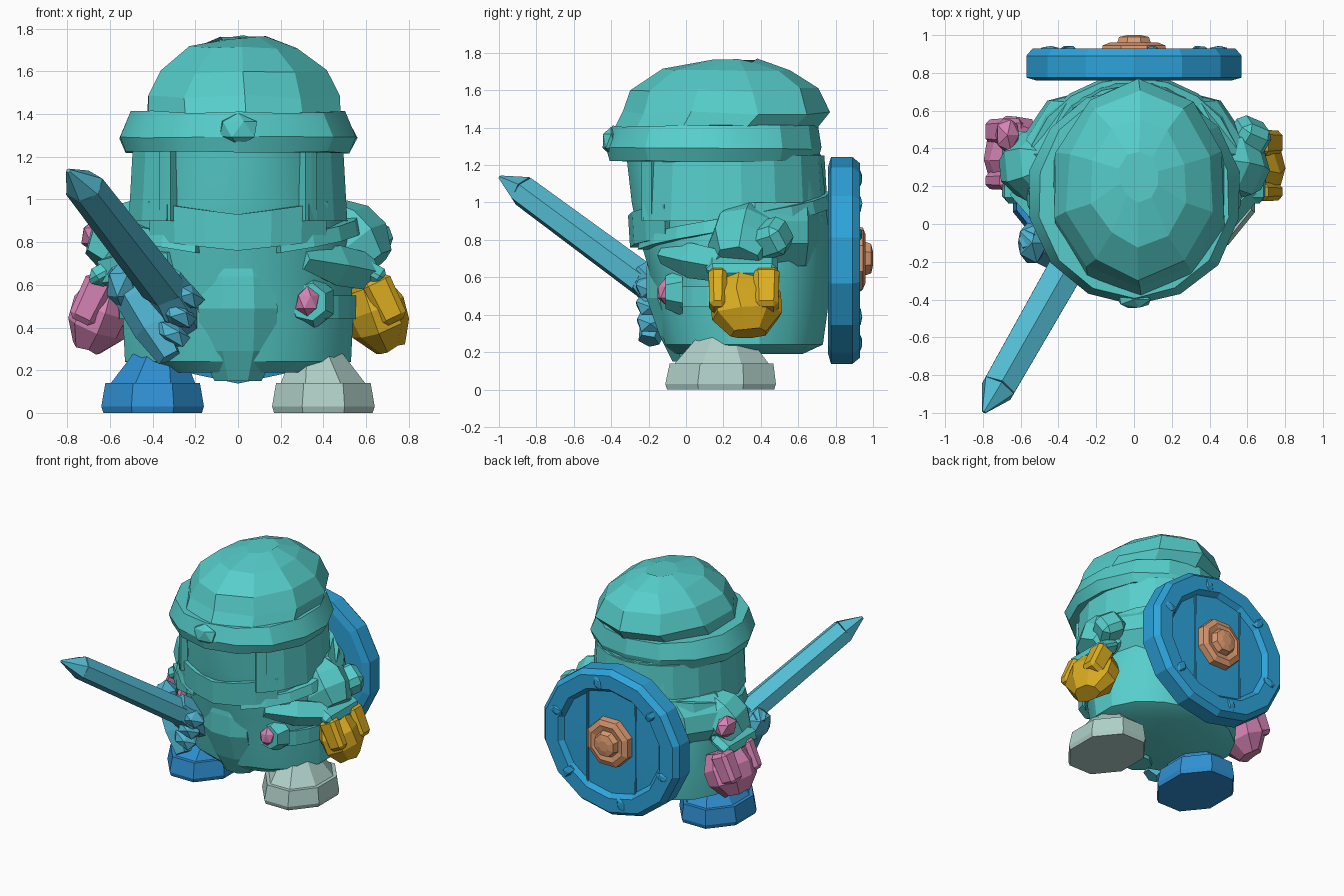
import bpy, bmesh, random
from math import sin, cos, pi, radians
from mathutils import Vector, Matrix, Euler

random.seed(4)
if "Cube" in bpy.data.objects:
    bpy.data.objects.remove(bpy.data.objects["Cube"])


def material(name, *rgb):
    lin = [((c / 255 + 0.055) / 1.055) ** 2.4 for c in rgb] + [1]
    m = bpy.data.materials.new(name)
    m.use_nodes = True
    m.diffuse_color = lin
    m.node_tree.nodes["Principled BSDF"].inputs["Base Color"].default_value = lin
    return m


TEAL = material("teal", 86, 206, 203)
SHIELD = material("shield blue", 45, 163, 218)
BOOT_BLUE = material("boot blue", 47, 144, 210)
BOOT_PALE = material("pale grey green", 176, 208, 200)
YELLOW = material("mustard yellow", 220, 174, 33)
PINK = material("pink", 214, 131, 181)
COPPER = material("copper", 220, 154, 112)
BLADE = material("blade cyan", 84, 189, 212)
GRIP = material("grip blue", 80, 178, 206)


def finish(name, bm, mat, smooth=False):
    bmesh.ops.recalc_face_normals(bm, faces=bm.faces)
    me = bpy.data.meshes.new(name)
    bm.to_mesh(me)
    bm.free()
    me.materials.append(mat)
    ob = bpy.data.objects.new(name, me)
    bpy.context.collection.objects.link(ob)
    if smooth:
        bpy.ops.object.select_all(action='DESELECT')
        ob.select_set(True)
        bpy.context.view_layer.objects.active = ob
        bpy.ops.object.shade_smooth_by_angle(angle=radians(25))
    return ob


def skin(bm, rings, closed=False):
    """Bridge equal rings of vertices with quads and cap both ends."""
    n = len(rings[0])
    pairs = list(zip(rings, rings[1:])) + ([(rings[-1], rings[0])] if closed else [])
    for a, b in pairs:
        for i in range(n):
            j = (i + 1) % n
            bm.faces.new((a[i], a[j], b[j], b[i]))
    if not closed:
        bm.faces.new(rings[0])
        bm.faces.new(rings[-1])


def loft(name, mat, rings, n=12, axis='Z', jitter=0, smooth=False, turn=0.5):
    """Rings are (centre, radius_u, radius_v); axis is Z, Y or a direction."""
    if axis == 'Z':
        u, v = Vector((1, 0, 0)), Vector((0, 1, 0))
    elif axis == 'Y':
        u, v = Vector((1, 0, 0)), Vector((0, 0, 1))
    else:
        q = axis.to_track_quat('Z', 'Y')
        u, v = q @ Vector((1, 0, 0)), q @ Vector((0, 1, 0))
    bm = bmesh.new()
    out = []
    for c, ru, rv in rings:
        row = []
        for i in range(n):
            t = 2 * pi * (i + turn) / n
            p = Vector(c) + u * ru * cos(t) + v * rv * sin(t)
            p += Vector([random.uniform(-jitter, jitter) for _ in range(3)])
            row.append(bm.verts.new(p))
        out.append(row)
    skin(bm, out)
    return finish(name, bm, mat, smooth)


def rod(name, mat, p, q, radii, n=6, flat=1.0, jitter=0):
    """Faceted limb from p to q; radii are spaced evenly along it."""
    p, q = Vector(p), Vector(q)
    k = len(radii) - 1
    rings = [(p.lerp(q, i / k), r, r * flat) for i, r in enumerate(radii)]
    return loft(name, mat, rings, n, q - p, jitter)


def lump(name, mat, loc, size, rot=(0, 0, 0), jitter=0.08):
    """Roughly cut stone shape."""
    bm = bmesh.new()
    bmesh.ops.create_icosphere(bm, subdivisions=1, radius=1)
    for v in bm.verts:
        v.co *= 1 + random.uniform(-jitter, jitter)
    bm.transform(Matrix.LocRotScale(Vector(loc), Euler(rot), Vector(size)))
    return finish(name, bm, mat)


def block(name, mat, loc, size, rot=(0, 0, 0), taper=1.0, bevel=0.04):
    """Chipped box, narrower at the bottom by taper."""
    bm = bmesh.new()
    bmesh.ops.create_cube(bm, size=1)
    for v in bm.verts:
        if v.co.z < 0:
            v.co.x *= taper
            v.co.y *= taper
    bm.transform(Matrix.Diagonal((*size, 1)))
    bmesh.ops.bevel(bm, geom=bm.edges[:], offset=bevel, segments=1, affect='EDGES')
    bm.transform(Matrix.LocRotScale(Vector(loc), Euler(rot), None))
    return finish(name, bm, mat)


def band(name, mat, a0, a1, zb, zt, rx, ry, cy, t=0.04, flare=1.0, n=10):
    """Curved plate around the body; angles run from the front toward +x."""
    bm = bmesh.new()
    rows = []
    for i in range(n + 1):
        d = a0 + (a1 - a0) * i / n
        a = radians(d)
        lo = zb(d) if callable(zb) else zb
        hi = zt(d) if callable(zt) else zt
        sect = ((lo, flare, 0), (hi, 1, 0), (hi, 1, t), (lo, flare, t))
        rows.append([bm.verts.new(((rx * f - s) * sin(a), cy - (ry * f - s) * cos(a), z)) for z, f, s in sect])
    skin(bm, rows)
    return finish(name, bm, mat)


# Robe and head core
robe = [(0.19, 0.28, 0.42, 0.35), (0.24, 0.31, 0.54, 0.43), (0.45, 0.30, 0.55, 0.47),
        (0.65, 0.28, 0.54, 0.49), (0.85, 0.25, 0.53, 0.52), (1.0, 0.23, 0.49, 0.53), (1.26, 0.20, 0.47, 0.53)]
loft("robe_and_head", TEAL, [((0, y, z), rx, ry) for z, y, rx, ry in robe], 16, smooth=True)

# Helmet: wall with face opening, brim and faceted dome
band("helmet_wall", TEAL, 40, 320, 0.9, 1.25, 0.50, 0.54, 0.20, 0.06, 1.04, 14)
for s in (-1, 1):
    band("cheek_strip", TEAL, s * 42 - 4, s * 42 + 4, 0.9, 1.24, 0.515, 0.555, 0.20, 0.05, n=2)
brim = [(1.22, 0.535, 0.56, 0.15), (1.29, 0.57, 0.58, 0.15), (1.41, 0.51, 0.55, 0.155)]
loft("helmet_brim", TEAL, [((0, y, z), rx, ry) for z, rx, ry, y in brim], 14, jitter=0.006, smooth=True)
dome = [(1.38, 0.48, 0.53, 0.145), (1.48, 0.465, 0.55, 0.21), (1.60, 0.40, 0.50, 0.21),
        (1.71, 0.26, 0.34, 0.22), (1.76, 0.11, 0.13, 0.25)]
loft("helmet_dome", TEAL, [((0.03, y, z), rx, ry) for z, rx, ry, y in dome], 10, jitter=0.012)
lump("brim_jewel", TEAL, (0, -0.40, 1.33), (0.1, 0.05, 0.08))

# Moustache plate, beard and belly plates
band("moustache", TEAL, -50, 50, lambda d: 0.76 + abs(d) * 0.001,
     lambda d: 0.93 + abs(d) * 0.0012, 0.55, 0.54, 0.23, 0.07, 0.98, 6)
loft("beard", TEAL, [((0, 0.02, 0.15), 0.12, 0.1), ((0, -0.04, 0.29), 0.19, 0.11),
                     ((0, -0.11, 0.49), 0.2, 0.11), ((0, -0.11, 0.64), 0.19, 0.11),
                     ((0, -0.12, 0.73), 0.15, 0.09)], 8)

# Shoulder cape, pointed at the sides and back, with a collar rising backward
cape = [(0.66, 0.53, 0.38), (0.78, 0.65, 0.4), (0.9, 0.62, 0.4), (1.0, 0.5, 0.39)]
loft("shoulder_cape", TEAL, [((0, 0.37, z), rx, ry) for z, rx, ry in cape], 8, turn=0)
rise = lambda d: 0.72 + 0.0015 * min(d % 360, 360 - d % 360)
band("cape_collar", TEAL, 20, 340, rise, lambda d: rise(d) + 0.07, 0.57, 0.525, 0.25, 0.1, 1.03, 18)

# Belt straps, arms, sleeves and cuffs
for s in (-1, 1):
    band("belt_strap", TEAL, s * 62 - 28, s * 62 + 28, 0.44, 0.55, 0.565, 0.49, 0.3, 0.06, n=5)
    rod("upper_arm", TEAL, (s * 0.4, 0.34, 0.94), (s * 0.62, 0.28, 0.68), (0.1, 0.18, 0.19, 0.13), 7)
    block("cuff", TEAL, (s * 0.61, 0.3, 0.66), (0.2, 0.4, 0.1), (0, s * 0.5, 0), 0.9)
    rod("sleeve_fold", TEAL, (s * 0.3, -0.12, 0.72), (s * 0.6, 0.2, 0.66), (0.05, 0.1, 0.09), 5)
block("left_shoulder_stud", TEAL, (0.61, 0.46, 0.81), (0.19, 0.18, 0.18), (0.3, 0.5, -0.4), 1, 0.04)
lump("right_shoulder_stud", PINK, (-0.67, 0.47, 0.83), (0.07, 0.1, 0.08))

# Mittens: rounded fist with two raised knuckle pads
for s, mat, side, y0 in ((1, YELLOW, "left", 0.31), (-1, PINK, "right", 0.37)):
    rod(side + "_mitten", mat, (s * 0.59, y0, 0.59), (s * 0.71, y0 + 0.03, 0.3),
        (0.15, 0.2, 0.19, 0.1), 8, 0.72, 0.008)
    for dy, w in ((-0.14, 0.1), (0.12, 0.14)):
        block(side + "_mitten_pad", mat, (s * 0.69, y0 + dy, 0.53), (0.14, w, 0.23), (0, s * -0.45, 0), 0.9, 0.025)

# Belt gem in its setting
loft("gem_setting", TEAL, [((0.33, -0.02, 0.52), 0.13, 0.13), ((0.33, -0.11, 0.52), 0.09, 0.09)], 7, 'Y')
lump("belt_gem", PINK, (0.325, -0.11, 0.52), (0.06, 0.05, 0.07))

# Sword: blade, guard, grip and knuckles
rod("blade", BLADE, (-0.35, -0.22, 0.58), (-0.72, -0.87, 1.06), (0.11, 0.105, 0.1), 6, 0.85)
rod("blade_tip", BLADE, (-0.72, -0.87, 1.06), (-0.795, -0.995, 1.135), (0.1, 0.012), 6, 0.85)
rod("guard", GRIP, (-0.57, -0.08, 0.68), (-0.32, -0.2, 0.26), (0.05, 0.09, 0.09, 0.06), 5)
rod("grip", GRIP, (-0.36, -0.24, 0.62), (-0.24, -0.04, 0.42), (0.1, 0.12, 0.09), 6)
lump("guard_end", GRIP, (-0.54, -0.1, 0.6), (0.09, 0.12, 0.12))
for k in range(3):
    lump("knuckle", GRIP, (-0.25 - 0.03 * k, -0.19, 0.55 - 0.09 * k), (0.1, 0.09, 0.06), (0, 0.5, 0))

# Boots
for s, mat, side in ((1, BOOT_PALE, "left"), (-1, BOOT_BLUE, "right")):
    x = s * 0.4
    loft(side + "_boot_sole", mat, [((x, 0.185, 0), 0.25, 0.31), ((x, 0.185, 0.03), 0.26, 0.32),
                                    ((x, 0.19, 0.14), 0.24, 0.3)], 8)
    loft(side + "_boot_upper", mat, [((x, 0.19, 0.13), 0.22, 0.28), ((s * 0.37, 0.2, 0.29), 0.12, 0.14),
                                     ((s * 0.36, 0.22, 0.42), 0.11, 0.12)], 8)

# Round shield on the back
dish = [(0.76, 0.53), (0.775, 0.585), (0.89, 0.585), (0.93, 0.55), (0.93, 0.44), (0.895, 0.41), (0.90, 0.1)]
loft("shield", SHIELD, [((0, y, 0.69), r, r * 0.945) for y, r in dish], 14, 'Y')
for k in range(6):
    a = 2 * pi * (k + 0.3) / 6
    lump("shield_rivet", SHIELD, (0.47 * cos(a), 0.92, 0.69 + 0.45 * sin(a)), (0.06, 0.025, 0.04), (0, -a, 0))
for x in (-0.2, 0.2):
    block("shield_plank_ridge", SHIELD, (x, 0.897, 0.69), (0.015, 0.014, 0.7), bevel=0.003)
ring = [(0.88, 0.19), (0.945, 0.18), (0.96, 0.14), (0.95, 0.1), (0.99, 0.085), (1.0, 0.04)]
loft("shield_boss", COPPER, [((0, y, 0.7), r, r) for y, r in ring], 8, 'Y')
